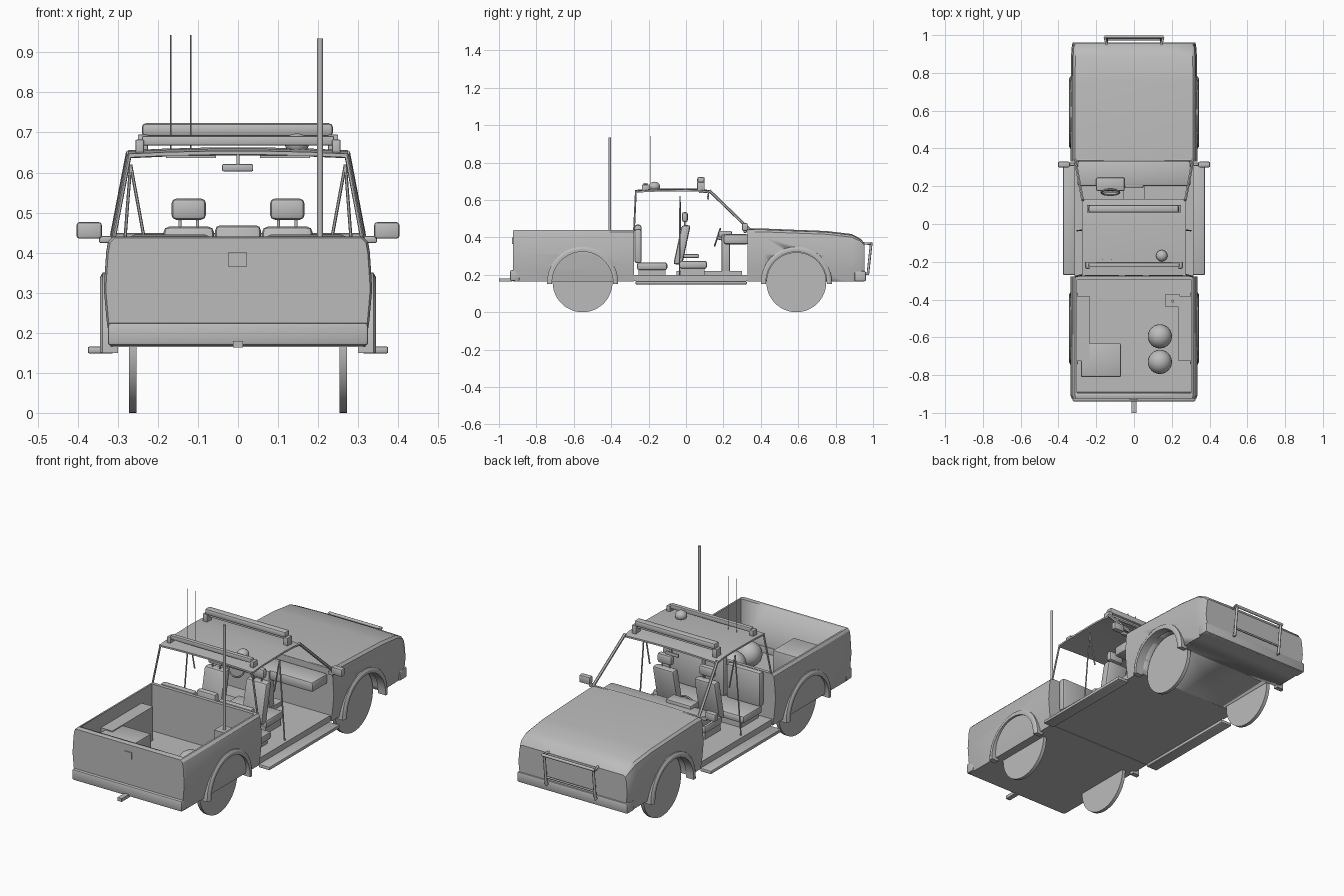
import bpy, bmesh, math
from mathutils import Vector

if "Cube" in bpy.data.objects:
    bpy.data.objects.remove(bpy.data.objects["Cube"])

grey = bpy.data.materials.new("plain grey")
grey.diffuse_color = (0.5, 0.5, 0.5, 1)
grey.use_nodes = True
grey.node_tree.nodes["Principled BSDF"].inputs["Base Color"].default_value = grey.diffuse_color


def finish(name, bm, smooth=30):
    bmesh.ops.recalc_face_normals(bm, faces=bm.faces)
    me = bpy.data.meshes.new(name)
    bm.to_mesh(me)
    bm.free()
    ob = bpy.data.objects.new(name, me)
    bpy.context.collection.objects.link(ob)
    me.materials.append(grey)
    bpy.ops.object.select_all(action='DESELECT')
    ob.select_set(True)
    bpy.context.view_layer.objects.active = ob
    bpy.ops.object.shade_smooth_by_angle(angle=math.radians(smooth))
    return ob


def box(name, x, y, z, bevel=0.0, lean=0.0):
    """Box from (min, max) ranges; lean shifts the top along y."""
    bm = bmesh.new()
    bmesh.ops.create_cube(bm, size=1)
    for v in bm.verts:
        top = v.co.z > 0
        v.co = Vector([r[0] if c < 0 else r[1] for c, r in zip(v.co, (x, y, z))])
        v.co.y += lean if top else 0
    if bevel:
        bmesh.ops.bevel(bm, geom=bm.edges[:], offset=bevel, segments=2, profile=0.5, affect='EDGES')
    return finish(name, bm)


def mirrored(fn, name, x, *args, **kw):
    fn(name + "_right", x, *args, **kw)
    fn(name + "_left", (-x[1], -x[0]), *args, **kw)


def rod(name, a, b, r, sides=8):
    a, b = Vector(a), Vector(b)
    bm = bmesh.new()
    bmesh.ops.create_cone(bm, cap_ends=True, segments=sides, radius1=r, radius2=r, depth=(b - a).length)
    rot = (b - a).to_track_quat('Z', 'Y')
    for v in bm.verts:
        v.co = rot @ v.co + (a + b) / 2
    return finish(name, bm, 50)


def ball(name, c, r, squash=1.0):
    bm = bmesh.new()
    bmesh.ops.create_uvsphere(bm, u_segments=24, v_segments=12, radius=r)
    for v in bm.verts:
        v.co = Vector((v.co.x, v.co.y, v.co.z * squash)) + Vector(c)
    return finish(name, bm)


def loft(name, rings):
    bm = bmesh.new()
    loops = [[bm.verts.new(p) for p in ring] for ring in rings]
    for a, b in zip(loops, loops[1:]):
        for i in range(len(a)):
            j = (i + 1) % len(a)
            bm.faces.new((a[i], a[j], b[j], b[i]))
    bm.faces.new(loops[0])
    bm.faces.new(loops[-1])
    return finish(name, bm)


def cut(ob, cutter):
    m = ob.modifiers.new("cut", 'BOOLEAN')
    m.operation, m.solver, m.object = 'DIFFERENCE', 'EXACT', cutter
    bpy.context.view_layer.objects.active = ob
    bpy.ops.object.modifier_apply(modifier=m.name)
    bpy.data.objects.remove(cutter)


# Bulging body cross-section, right half from bottom to top
HALF = [(.318, .165), (.328, .23), (.335, .31), (.329, .40), (.324, .428), (.312, .44)]


def section(y, top=.44, w=1.0, crown=0.0):
    k = (top - .165) / .275
    pts = [(x * w, y, .165 + (z - .165) * k) for x, z in HALF]
    mid = [(.15 * w, y, top + crown), (-.15 * w, y, top + crown)]
    return pts + mid + [(-x, y2, z) for x, y2, z in reversed(pts)]


REAR, FRONT, AXLE = -.553, .59, .16


def wells(ob, y):
    for s in (-1, 1):
        cut(ob, rod("well_cutter", (s * .245, y, AXLE), (s * .4, y, AXLE), .168, 40))


# Cargo bed: open tub with wheel housings
bed = loft("cargo_bed", [section(-.925, .437, .985), section(-.91), section(-.277)])
cut(bed, box("tub_cutter", (-.303, .303), (-.895, -.295), (.19, .6)))
wells(bed, REAR)
for s in (-1, 1):
    xs = sorted((s * .235, s * .306))
    h = box("wheel_housing", xs, (-.725, -.38), (.185, .37))
    cut(h, rod("housing_cutter", (s * .245, REAR, AXLE), (s * .4, REAR, AXLE), .168, 40))

# Nose: lofted hood and front wings
nose = loft("hood_and_wings", [section(.33, .443, 1, .005), section(.42, .441, 1, .006),
                               section(.75, .428, 1, .006), section(.885, .412, .995, .006),
                               section(.935, .388, .985, .004), section(.955, .365, .96)])
wells(nose, FRONT)

# Wheels and arched flares
for label, y in (("rear", REAR), ("front", FRONT)):
    for side, s in (("right", 1), ("left", -1)):
        rod(f"{label}_wheel_{side}", (s * .253, y, AXLE), (s * .272, y, AXLE), .16, 48)
        rings = []
        for i in range(21):
            a = math.radians(-3 + 186 * i / 20)
            c, n = math.cos(a), math.sin(a)
            rings.append([(s * x, y + r * c, AXLE + r * n) for x, r in
                          ((.300, .163), (.345, .163), (.345, .178), (.338, .19), (.300, .19))])
        loft(f"{label}_flare_{side}", rings)

# Cab floor, running boards
box("cab_floor", (-.315, .315), (-.285, .335), (.167, .198))
mirrored(box, "running_board", (.31, .375), (-.27, .325), (.148, .166), bevel=.005)

# Bumpers, hitch, plate
box("rear_bumper", (-.325, .325), (-.94, -.89), (.168, .225), bevel=.008)
box("front_bumper", (-.327, .327), (.9, .962), (.165, .22), bevel=.008)
box("tow_hitch", (-.013, .013), (-1, -.93), (.163, .18))
box("number_plate", (-.025, .022), (-.929, -.922), (.365, .4))

# Brush guard
for s in (-1, 1):
    rod("guard_upright", (s * .145, .99, .365), (s * .145, .972, .2), .007)
    rod("guard_return", (s * .155, .988, .365), (s * .14, .93, .37), .006)
    rod("guard_foot", (s * .145, .972, .205), (s * .145, .94, .205), .007)
rod("guard_top", (-.155, .991, .367), (.155, .991, .367), .008)
rod("guard_lower", (-.145, .976, .245), (.145, .976, .245), .005)

# Windscreen frame and rear pillars
for s in (-1, 1):
    rod("windscreen_pillar", (s * .312, .34, .442), (s * .272, .125, .65), .008, 6)
    rod("rear_pillar", (s * .31, -.278, .435), (s * .27, -.268, .648), .005, 6)
    rod("belt_upper", (s * .268, -.032, .62), (s * .235, -.03, .44), .004, 6)
    rod("belt_lower", (s * .268, -.032, .62), (s * .3, -.035, .2), .004, 6)
rod("cowl_edge", (-.31, .335, .443), (.31, .335, .443), .006, 6)

# Crowned roof
rings = []
for y, d in ((-.272, -.006), (-.2, 0), (.0, .003), (.08, 0), (.132, -.008)):
    up = [(x, y, .66 + d - .1 * x * x) for x in (-.275, -.18, -.06, .06, .18, .275)]
    rings.append(up + [(x, y, z - .009) for x, y, z in reversed(up)])
loft("roof", rings)

# Roof light bars, dome, aerials
box("front_light_bar", (-.24, .237), (.06, .1), (.69, .723), bevel=.01)
box("front_bar_rail", (-.24, .24), (.072, .088), (.68, .692))
mirrored(box, "front_bar_bracket", (.225, .25), (.06, .1), (.645, .695), bevel=.003)
box("rear_light_bar", (-.24, .24), (-.228, -.205), (.668, .691), bevel=.004)
mirrored(box, "rear_bar_bracket", (.235, .256), (-.235, -.2), (.645, .682), bevel=.003)
ball("roof_dome", (.147, -.168, .672), .03, .85)
for x in (-.168, -.118):
    rod("roof_aerial", (x, -.188, .655), (x, -.188, .943), .002, 6)

# Mirrors and visors
mirrored(box, "door_mirror", (.34, .403), (.3, .33), (.435, .476), bevel=.007)
mirrored(box, "mirror_arm", (.315, .347), (.308, .325), (.424, .442), bevel=.004)
box("cabin_mirror", (-.04, .038), (.112, .124), (.603, .621), bevel=.004)
rod("cabin_mirror_stem", (0, .118, .615), (0, .122, .65), .004)
mirrored(box, "sun_visor", (.055, .18), (.07, .12), (.636, .642))

# Front seats
for side, s in (("right", 1), ("left", -1)):
    c = s * .123
    box(f"seat_base_{side}", (c - .06, c + .06), (-.03, .1), (.195, .235))
    box(f"seat_cushion_{side}", (c - .07, c + .07), (-.035, .112), (.232, .275), bevel=.012)
    box(f"seat_back_{side}", (c - .063, c + .063), (-.068, -.02), (.255, .465), bevel=.014, lean=.045)
    box(f"headrest_{side}", (c - .043, c + .043), (-.022, .01), (.482, .535), bevel=.012)
    for d in (-.022, .022):
        rod("headrest_post", (c + d, -.008, .45), (c + d, -.006, .49), .004)
box("armrest", (-.045, .045), (-.02, .07), (.29, .31), bevel=.006)
box("floor_tunnel", (-.055, .055), (-.05, .3), (.195, .22))

# Rear bench in three parts
for c, w, top in ((-.17, .1, .445), (0, .057, .468), (.17, .1, .445)):
    box("bench_back", (c - w, c + w), (-.275, -.238), (.262, top), bevel=.012)
box("bench_cushion", (-.27, .27), (-.262, -.1), (.225, .266), bevel=.012)
box("bench_base", (-.25, .25), (-.255, -.11), (.195, .228))

# Dashboard, console, steering wheel
box("dashboard", (-.3, .3), (.2, .335), (.362, .418), bevel=.014)
box("instrument_hood", (-.2, -.05), (.175, .245), (.4, .435), bevel=.006)
box("centre_console", (-.05, .05), (.19, .235), (.215, .415), bevel=.006)
rod("steering_column", (-.125, .22, .385), (-.125, .17, .4), .01)
bpy.ops.mesh.primitive_torus_add(major_segments=24, minor_segments=6, major_radius=.048, minor_radius=.005,
                                 location=(-.125, .168, .4), rotation=(math.radians(72), 0, 0))
wheel = bpy.context.object
wheel.name = "steering_wheel"
wheel.data.materials.append(grey)
bpy.ops.object.shade_smooth_by_angle()
rod("steering_spoke", (-.17, .168, .4), (-.08, .168, .4), .005)

# Bed cargo: box, two tanks, mast
box("cargo_box", (-.28, -.07), (-.81, -.632), (.188, .365), bevel=.005)
for y in (-.595, -.73):
    ball("round_tank", (.137, y, .252), .064)
box("mast_mount", (.167, .242), (-.44, -.37), (.188, .375))
rod("mast", (.205, -.408, .36), (.205, -.408, .934), .0075, 12)
